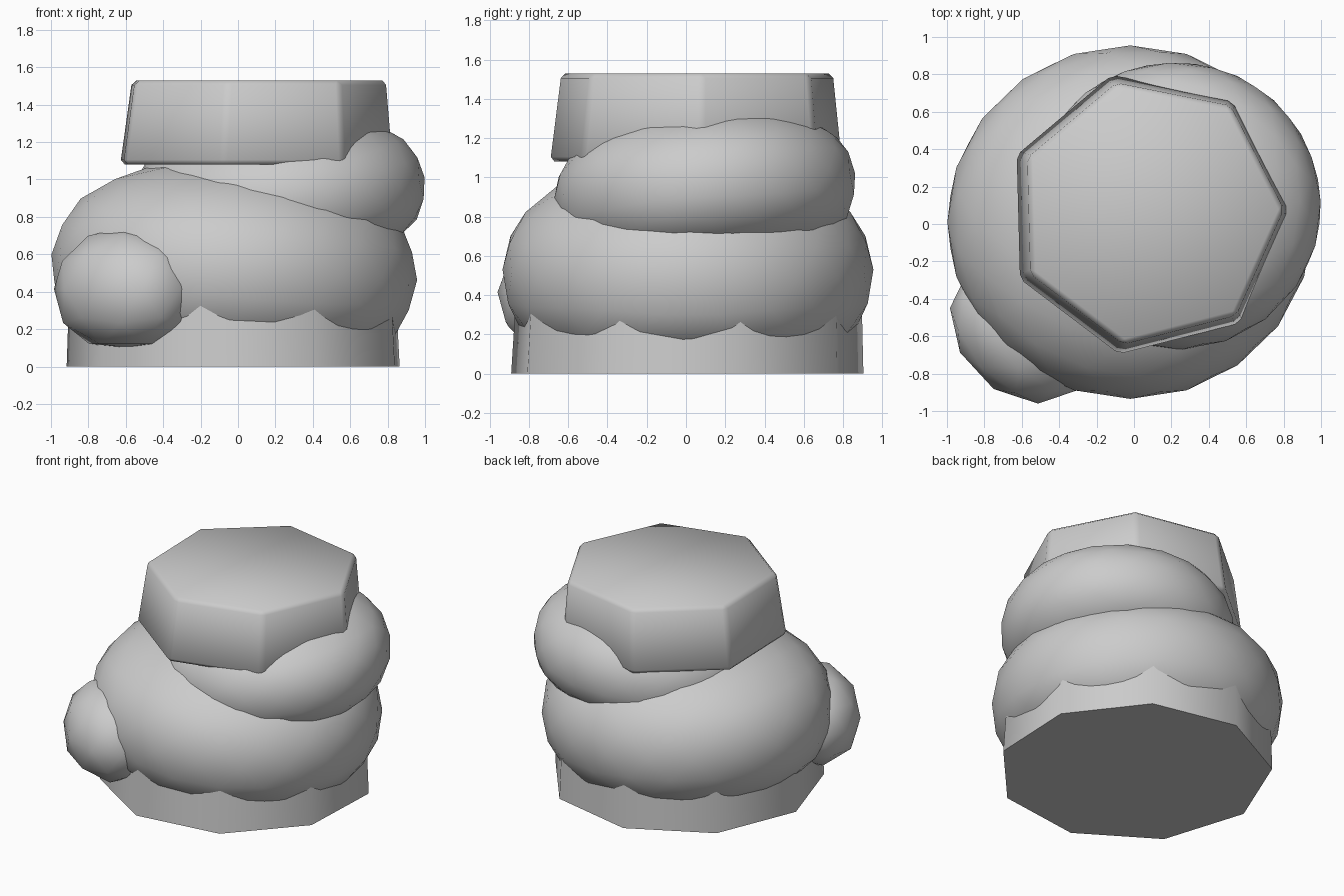
import bpy, bmesh, math
from mathutils import Matrix

if "Cube" in bpy.data.objects:
    bpy.data.objects.remove(bpy.data.objects["Cube"])


def finish(name, bm, angle):
    bmesh.ops.recalc_face_normals(bm, faces=bm.faces)
    mesh = bpy.data.meshes.new(name)
    bm.to_mesh(mesh)
    bm.free()
    ob = bpy.data.objects.new(name, mesh)
    bpy.context.collection.objects.link(ob)
    bpy.ops.object.select_all(action='DESELECT')
    bpy.context.view_layer.objects.active = ob
    ob.select_set(True)
    bpy.ops.object.shade_smooth_by_angle(angle=math.radians(angle))
    return ob


def prism(name, sides, start, rings, angle, bevel=0):
    """Tapered polygon column; rings are (cx, cy, z, radius)."""
    bm = bmesh.new()
    loops = []
    for cx, cy, z, r in rings:
        a = [math.radians(start) + math.tau * i / sides for i in range(sides)]
        loops.append([bm.verts.new((cx + r * math.cos(t), cy + r * math.sin(t), z)) for t in a])
    for lo, hi in zip(loops, loops[1:]):
        for i in range(sides):
            j = (i + 1) % sides
            bm.faces.new((lo[i], lo[j], hi[j], hi[i]))
    bm.faces.new(loops[0][::-1])
    bm.faces.new(loops[-1])
    if bevel:
        bmesh.ops.bevel(bm, geom=bm.edges[:], offset=bevel, segments=1,
                        profile=0.5, affect='EDGES')
    return finish(name, bm, angle)


def blob(name, center, size, subdiv, top=2.1, bottom=2.4, tilt=0, pitch=0, yaw=0,
         spin=0, floor=0.1):
    """Squashed coarse icosphere, boxier underneath, flattened at floor height."""
    bm = bmesh.new()
    bmesh.ops.create_icosphere(bm, subdivisions=subdiv, radius=1)
    bm.transform(Matrix.Rotation(math.radians(spin), 4, 'Z'))
    for v in bm.verts:
        r = math.hypot(v.co.x, v.co.y)
        p = top if v.co.z > 0 else bottom
        v.co /= (r ** p + abs(v.co.z) ** p) ** (1 / p)
    m = (Matrix.Translation(center) @ Matrix.Rotation(math.radians(tilt), 4, 'Y')
         @ Matrix.Rotation(math.radians(pitch), 4, 'X')
         @ Matrix.Rotation(math.radians(yaw), 4, 'Z') @ Matrix.Diagonal((*size, 1)))
    bm.transform(m)
    for v in bm.verts:
        v.co.z = max(v.co.z, floor)
    return finish(name, bm, 60)


# Nine-sided foot, sunk into the large lump
prism("base_column", 9, 177.6, [(-0.005, 0, 0, 0.912), (-0.01, 0.01, 0.5, 0.89)], 50)

# Stacked rounded lumps
blob("large_lump", (-0.02, 0.01, 0.53), (0.98, 0.945, 0.58), 3, tilt=4)
blob("upper_lump", (0.22, 0.095, 0.955), (0.78, 0.77, 0.41), 3, top=2.1, bottom=2.7,
     tilt=-4, pitch=5, spin=20)
blob("small_lump", (-0.60, -0.575, 0.415), (0.43, 0.335, 0.33), 2, yaw=-45, spin=15)

# Seven-sided top slab with softened edges
prism("top_slab", 7, 1.5, [(0.07, 0.055, 1.08, 0.768), (0.085, 0.06, 1.53, 0.715)],
      60, bevel=0.025)
